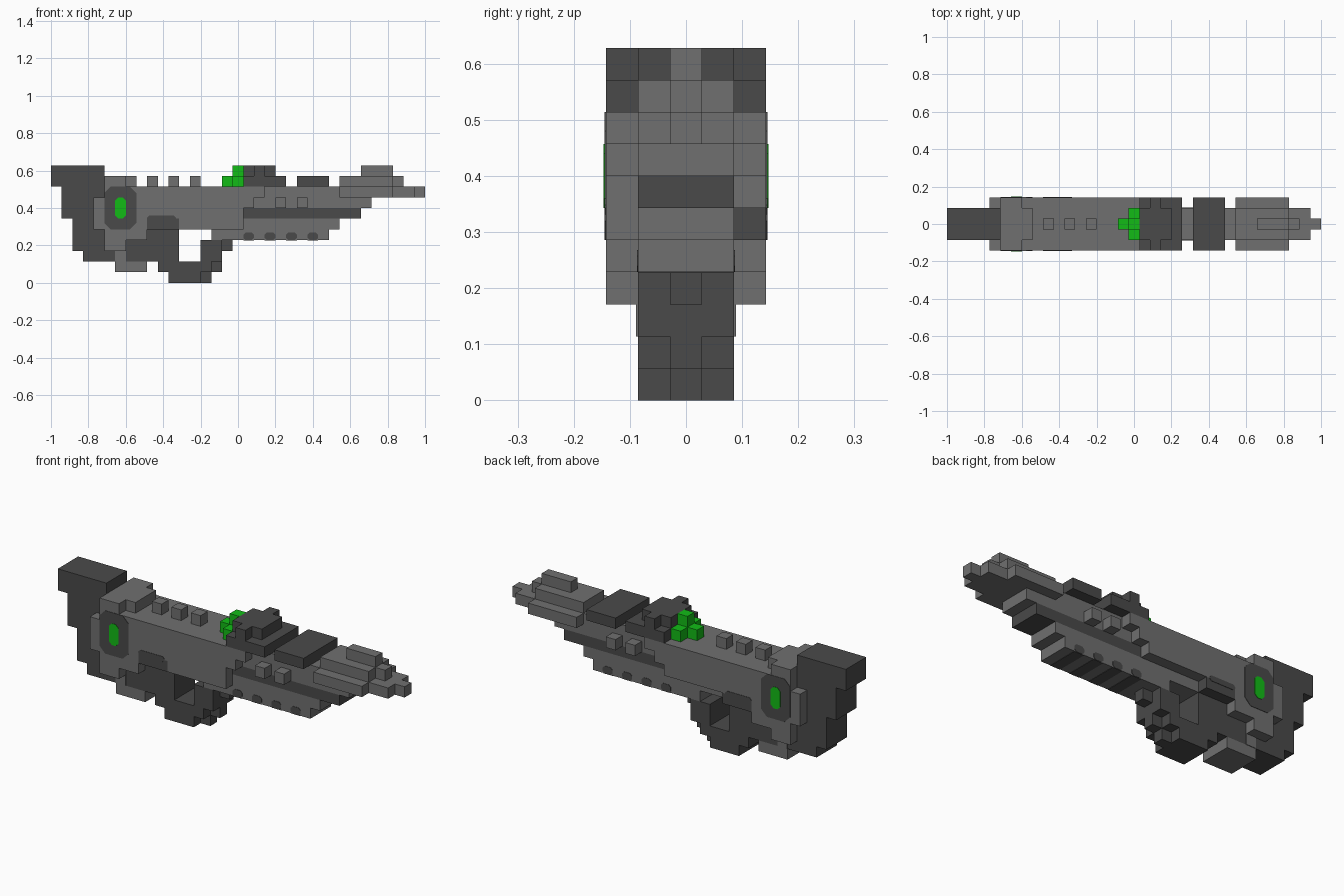
import bpy
import bmesh

old = bpy.data.objects.get("Cube")
if old:
    bpy.data.objects.remove(old, do_unlink=True)

UNIT = 2 / 35  # edge of one block


def make_material(name, color):
    mat = bpy.data.materials.new(name)
    mat.use_nodes = True
    mat.diffuse_color = color
    mat.node_tree.nodes["Principled BSDF"].inputs["Base Color"].default_value = color
    return mat


LIGHT = make_material("light grey", (0.16, 0.16, 0.16, 1))
DARK = make_material("dark grey", (0.068, 0.068, 0.068, 1))
GREEN = make_material("bright green", (0.006, 0.5, 0.008, 1))


def finish(name, bm, mat):
    bmesh.ops.recalc_face_normals(bm, faces=bm.faces)
    mesh = bpy.data.meshes.new(name)
    bm.to_mesh(mesh)
    bm.free()
    mesh.materials.append(mat)
    obj = bpy.data.objects.new(name, mesh)
    bpy.context.collection.objects.link(obj)
    return obj


def block(name, mat, columns, rows, width, shift=0):
    """Box spanning block columns (x) and rows (z), centred in depth."""
    (a, b), (c, d) = columns, rows
    bm = bmesh.new()
    bmesh.ops.create_cube(bm, size=1)
    for v in bm.verts:
        v.co.x = (a if v.co.x < 0 else b) * UNIT - 1
        v.co.y = (v.co.y * width + shift) * UNIT
        v.co.z = (c if v.co.z < 0 else d) * UNIT
    return finish(name, bm, mat)


def side_plate(name, mat, columns, rows, cut, lift, half_width):
    """Thin plate with clipped corners on both flanks."""
    (a, b), (c, d) = columns, rows
    outline = [(a + cut, c), (b - cut, c), (b, c + cut), (b, d - cut),
               (b - cut, d), (a + cut, d), (a, d - cut), (a, c + cut)]
    for side, label in ((-1, "right"), (1, "left")):
        bm = bmesh.new()
        y = side * half_width * UNIT
        face = bm.faces.new([bm.verts.new((x * UNIT - 1, y, z * UNIT)) for x, z in outline])
        made = bmesh.ops.extrude_face_region(bm, geom=[face])["geom"]
        for v in made:
            if isinstance(v, bmesh.types.BMVert):
                v.co.y += side * lift
        finish(f"{label}_{name}", bm, mat)


# Stepped stock
block("stock_butt", DARK, (0, 5), (9, 11), 3)
block("stock_upper", DARK, (1, 5), (6, 9), 3)
block("stock_middle", DARK, (2, 6), (3, 6), 3)
block("stock_lower", DARK, (3, 6), (2, 3), 3)

# Receiver and its rear collar
block("receiver", LIGHT, (5, 18), (6, 9), 5)
block("receiver_collar", LIGHT, (4, 5), (5, 8), 5)
block("receiver_rear_bottom", LIGHT, (5, 9), (5, 6), 5)
block("receiver_front_bottom", LIGHT, (12, 18), (5, 6), 4, -0.5)
block("rear_side_plate", LIGHT, (5, 7), (3, 5), 5)
block("rear_side_step", LIGHT, (7, 9), (4, 5), 5)
block("rear_cap", LIGHT, (5, 7), (9, 10), 5)
block("rear_cap_step", LIGHT, (7, 8), (9, 10), 3)
block("receiver_shoulder", LIGHT, (18, 19), (7, 8), 5)
block("receiver_top_shoulder", LIGHT, (18, 20), (8, 9), 5)
for column in (9, 11, 13):
    block("sight_rail_stud", LIGHT, (column, column + 1), (9, 10), 1)

# Glowing side windows
side_plate("window_surround", DARK, (5, 8), (5, 9), 0.6, 0.002, 2.5)
side_plate("window", GREEN, (6, 7), (6, 8), 0.3, 0.004, 2.5)

# Grip and hand guard
block("grip_top", DARK, (9, 12), (5, 6), 5)
block("grip", DARK, (6, 12), (2, 5), 3)
block("grip_heel", LIGHT, (6, 9), (1, 2), 3)
side_plate("heel_tab", LIGHT, (6, 7), (2, 3), 0, 0.003, 1.5)
side_plate("grip_shoulder", DARK, (9, 11.7), (5.8, 6.3), 0.2, 0.002, 2.5)
block("guard_base", DARK, (10, 15), (1, 2), 3)
block("guard_base_nose", DARK, (15, 16), (1, 2), 1)
block("guard_bottom", DARK, (11, 14), (0, 1), 3)
block("guard_bottom_nose", DARK, (14, 15), (0, 1), 1)
block("guard_front", DARK, (14, 16), (2, 4), 3)
block("guard_front_nose", DARK, (16, 17), (3, 4), 1)

# Fore grip with dark notches
block("fore_grip", LIGHT, (15, 26), (4, 5), 3)
block("fore_grip_top", LIGHT, (18, 27), (5, 6), 3)
for column in (18, 20, 22, 24):
    side_plate("fore_grip_notch", DARK, (column, column + 1), (4, 4.7), 0.2, 0.002, 1.5)
    block("fore_grip_stripe", DARK, (column, column + 1), (3.97, 4.1), 3)

# Barrel
block("under_barrel", DARK, (18, 29), (6, 7), 3)
block("barrel_lower", LIGHT, (18, 30), (7, 8), 3)
block("barrel_upper", LIGHT, (18, 34), (8, 9), 3)
block("barrel_bracket", LIGHT, (21, 22), (7, 8), 5)
block("barrel_front_bracket", LIGHT, (23, 24), (7, 8), 5)
block("muzzle_sleeve", LIGHT, (27, 32), (8, 9), 5)
block("muzzle_top", LIGHT, (27, 32), (9, 10), 3)
block("muzzle_top_nose", LIGHT, (32, 33), (9, 10), 1)
block("front_sight", LIGHT, (29, 32), (10, 11), 1)
block("muzzle_tip", LIGHT, (34, 35), (8, 9), 1)

# Scope housing and band
block("scope_base", DARK, (18, 22), (9, 10), 5)
block("scope_top", DARK, (18, 21), (10, 11), 3)
block("scope_ring", DARK, (19, 20), (10, 11), 5)
block("barrel_band", DARK, (23, 26), (9, 10), 5)

# Glowing rear sight
block("sight_glow_bar", GREEN, (17, 18), (9, 10), 3)
block("sight_glow_rear", GREEN, (16, 17), (9, 10), 1)
block("sight_glow_top", GREEN, (17, 18), (10, 11), 1)
